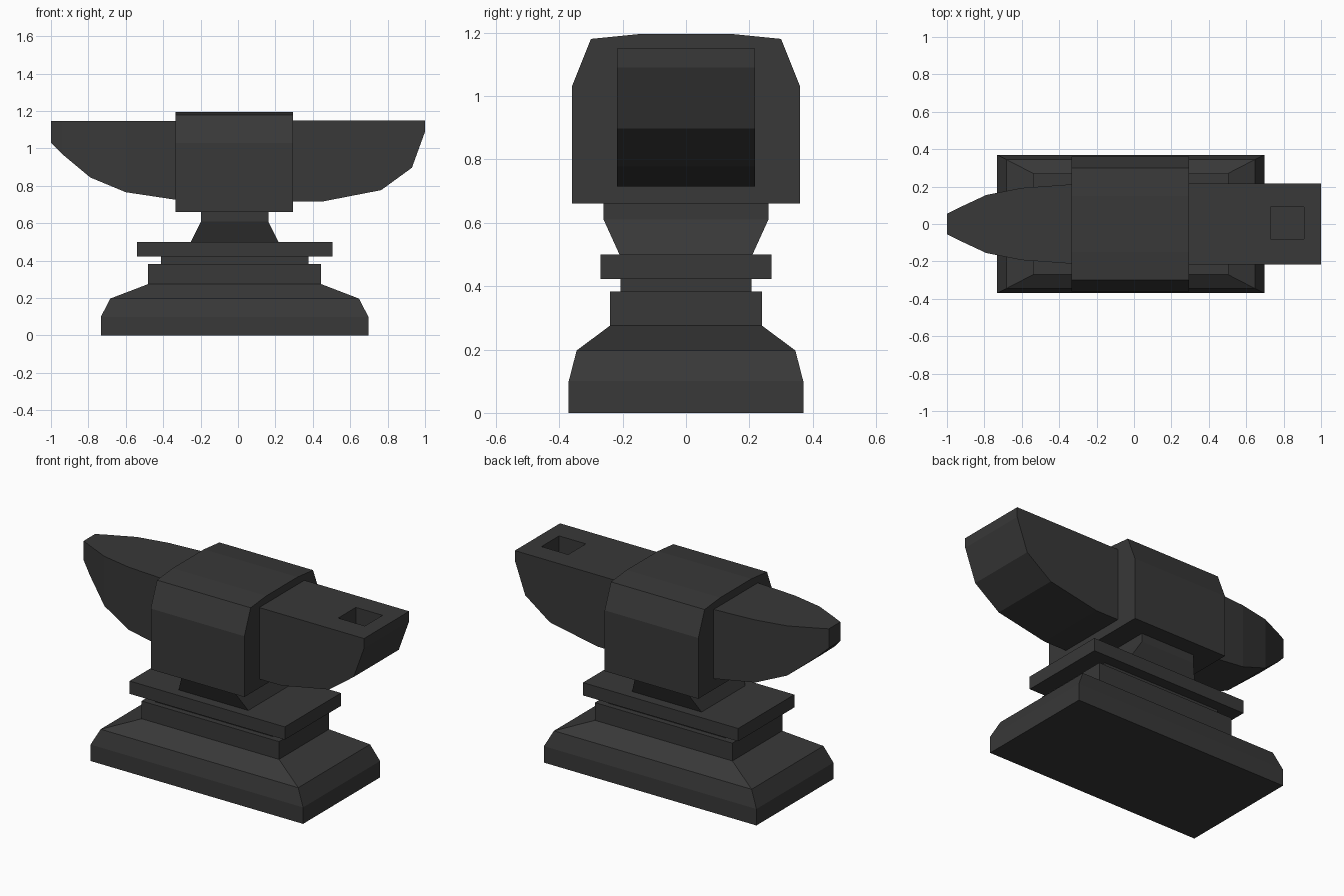
import bpy, bmesh

if "Cube" in bpy.data.objects:
    bpy.data.objects.remove(bpy.data.objects["Cube"])

iron = bpy.data.materials.new("dark_iron")
iron.diffuse_color = (0.04, 0.04, 0.04, 1)
iron.use_nodes = True
iron.node_tree.nodes["Principled BSDF"].inputs["Base Color"].default_value = iron.diffuse_color
CX = -0.018  # centre of the pedestal along x


def loft(name, rings):
    """Skin a list of equal-length point rings and cap both ends."""
    bm = bmesh.new()
    loops = [[bm.verts.new(p) for p in ring] for ring in rings]
    n = len(loops[0])
    for a, b in zip(loops, loops[1:]):
        for i in range(n):
            j = (i + 1) % n
            bm.faces.new((a[i], a[j], b[j], b[i]))
    bm.faces.new(loops[0])
    bm.faces.new(loops[-1])
    bmesh.ops.recalc_face_normals(bm, faces=bm.faces)
    mesh = bpy.data.meshes.new(name)
    bm.to_mesh(mesh)
    bm.free()
    mesh.materials.append(iron)
    obj = bpy.data.objects.new(name, mesh)
    bpy.context.collection.objects.link(obj)
    return obj


def level(hx, hy, z):
    """Horizontal rectangle centred on the pedestal."""
    return [(CX + sx * hx, sy * hy, z) for sx, sy in ((-1, -1), (1, -1), (1, 1), (-1, 1))]


def slice_x(x, hy, z0, z1):
    """Upright rectangle across the anvil."""
    return [(x, -hy, z0), (x, hy, z0), (x, hy, z1), (x, -hy, z1)]


# Stepped pedestal with sloped foot, groove and ledge
loft("pedestal", [level(*s) for s in (
    (0.715, 0.37, 0), (0.715, 0.37, 0.10), (0.665, 0.345, 0.197), (0.462, 0.24, 0.275),
    (0.462, 0.24, 0.383), (0.395, 0.206, 0.383), (0.395, 0.206, 0.422),
    (0.522, 0.27, 0.422), (0.522, 0.27, 0.50))])

# Neck: narrows along x and flares along y
loft("neck", [level(0.234, 0.21, 0.50), level(0.18, 0.26, 0.61), level(0.18, 0.26, 0.66)])

# Central body with chamfered, slightly crowned top
half = [(0.36, 0.66), (0.36, 1.03), (0.30, 1.18), (0.15, 1.195)]
profile = half + [(-y, z) for y, z in reversed(half)]
loft("body", [[(x, y, z) for y, z in profile] for x in (-0.335, 0.295)])

# Tapered horn
loft("horn", [slice_x(x, hy, z, 1.147) for x, hy, z in (
    (-0.335, 0.212, 0.726), (-0.60, 0.193, 0.766), (-0.79, 0.155, 0.845),
    (-0.94, 0.085, 0.97), (-1.0, 0.055, 1.03))])

# Heel with curved underside
under = [(0.295, 0.715), (0.445, 0.715), (0.765, 0.777), (0.93, 0.897), (1.0, 1.09)]
heel = loft("heel", [slice_x(x, 0.217, z, 1.15) for x, z in under])

# Square tool socket in the heel
cutter = loft("socket_cutter", [
    [(x, y, z) for x, y in ((0.73, -0.08), (0.91, -0.08), (0.91, 0.09), (0.73, 0.09))]
    for z in (1.04, 1.25)])
cutter.hide_render = True
cutter.hide_viewport = True
cutter.display_type = 'WIRE'
cut = heel.modifiers.new("socket", 'BOOLEAN')
cut.operation = 'DIFFERENCE'
cut.solver = 'EXACT'
cut.object = cutter
